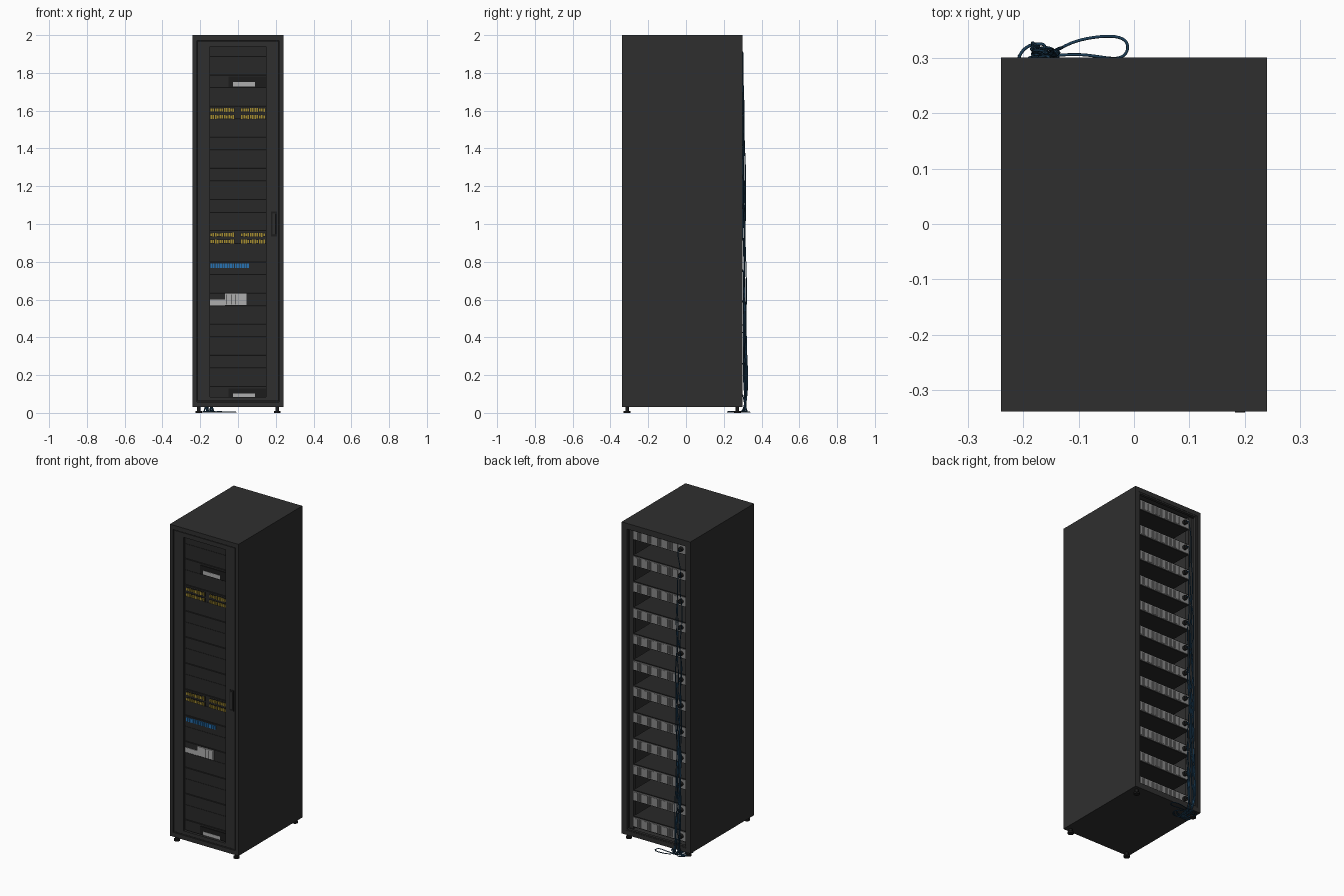
import bpy, bmesh, math, random
from mathutils import Vector, Matrix

if "Cube" in bpy.data.objects:
    bpy.data.objects.remove(bpy.data.objects["Cube"])

random.seed(4)


def material(name, r, g, b):
    m = bpy.data.materials.new(name)
    m.diffuse_color = (r, g, b, 1)
    m.use_nodes = True
    m.node_tree.nodes["Principled BSDF"].inputs["Base Color"].default_value = m.diffuse_color
    return m


BODY = material("charcoal", 0.028, 0.028, 0.028)
BLACK = material("black", 0.012, 0.012, 0.012)
GEAR = material("dark_gear", 0.022, 0.022, 0.022)
GREY = material("vent_grey", 0.25, 0.25, 0.25)
SILVER = material("silver", 0.42, 0.42, 0.42)
YELLOW = material("yellow_plug", 0.38, 0.27, 0.03)
BLUE = material("blue_plug", 0.02, 0.17, 0.45)
CABLE = material("cable_blue", 0.012, 0.05, 0.1)


def finish(bm, name, mat):
    me = bpy.data.meshes.new(name)
    bm.to_mesh(me)
    bm.free()
    me.materials.append(mat)
    ob = bpy.data.objects.new(name, me)
    bpy.context.collection.objects.link(ob)
    return ob


def boxes(name, mat, items, bevel=0):
    """One object made of boxes (x0, x1, y0, y1, z0, z1)."""
    bm = bmesh.new()
    for x0, x1, y0, y1, z0, z1 in items:
        m = Matrix.Translation(((x0 + x1) / 2, (y0 + y1) / 2, (z0 + z1) / 2))
        m = m @ Matrix.Diagonal((x1 - x0, y1 - y0, z1 - z0, 1))
        bmesh.ops.create_cube(bm, size=1, matrix=m)
    ob = finish(bm, name, mat)
    if bevel:
        b = ob.modifiers.new("bevel", 'BEVEL')
        b.width, b.segments = bevel, 2
    return ob


def cylinders(name, mat, items, sides=16):
    """One object made of cylinders (centre, radius, length, axis)."""
    bm = bmesh.new()
    for c, r, h, axis in items:
        m = Matrix.Translation(c)
        if axis == 'Y':
            m = m @ Matrix.Rotation(math.pi / 2, 4, 'X')
        bmesh.ops.create_cone(bm, cap_ends=True, segments=sides, radius1=r,
                              radius2=r, depth=h, matrix=m)
    return finish(bm, name, mat)


def ring(x, z0, z1, ox, oz0, oz1, y0, y1):
    """Four boxes forming a rectangular frame around an opening."""
    return [(-x, -ox, y0, y1, z0, z1), (ox, x, y0, y1, z0, z1),
            (-ox, ox, y0, y1, z0, oz0), (-ox, ox, y0, y1, oz1, z1)]


# Cabinet shell: side walls, roof and floor as one tube
boxes("cabinet_shell", BODY, ring(0.24, 0.03, 2.0, 0.218, 0.058, 1.972, -0.338, 0.30))
boxes("rear_frame", BODY, ring(0.218, 0.058, 1.972, 0.205, 0.066, 1.963, 0.28, 0.298))

# Front door with a long window, hinge strip and handle
boxes("front_door", BODY, ring(0.2145, 0.062, 1.968, 0.147, 0.085, 1.94, -0.335, -0.318))
boxes("door_stop", BLACK, ring(0.218, 0.058, 1.972, 0.19, 0.075, 1.955, -0.318, -0.312))
boxes("handle_plate", BLACK, [(0.176, 0.206, -0.337, -0.334, 0.935, 1.065)])
boxes("handle_grip", BODY, [(0.182, 0.2, -0.34, -0.336, 0.945, 1.055)], 0.0015)

# Feet
feet = []
for sx in (-0.208, 0.208):
    for y in (-0.312, 0.272):
        feet += [((sx, y, 0.005), 0.018, 0.01, 'Z'), ((sx, y, 0.02), 0.009, 0.024, 'Z')]
cylinders("feet", BLACK, feet)

# Twelve rack units, with blank plates closing the gaps in front
PITCH, HEIGHT = 0.165, 0.068
tops = [1.955 - PITCH * i for i in range(12)]
boxes("rack_units", GEAR, [(-0.185, 0.185, -0.303, 0.26, t - HEIGHT, t) for t in tops])
boxes("blank_plates", GEAR, [(-0.185, 0.185, -0.3, -0.296, t - PITCH + 0.003, t - HEIGHT - 0.003)
                             for t in tops[:-1]])
boxes("gap_backing", BLACK, [(-0.218, 0.218, -0.294, -0.291, 0.058, 1.972)])
boxes("front_rails", SILVER, [(s * 0.165 - 0.005, s * 0.165 + 0.005, -0.306, -0.303, 0.07, 1.95)
                              for s in (-1, 1)])
boxes("rack_posts", BODY, [(s * 0.2 - 0.014, s * 0.2 + 0.014, y, y + 0.025, 0.058, 1.972)
                           for s in (-1, 1) for y in (-0.31, 0.235)])

# Rear vent panels with fine vertical fins
boxes("rear_panels", GREY, [(-0.182, 0.182, 0.26, 0.263, t - 0.064, t - 0.006) for t in tops])
boxes("rear_fins", GREY, [(-0.128 + 0.01 * k, -0.124 + 0.01 * k, 0.263, 0.2655, t - 0.06, t - 0.011)
                          for t in tops for k in range(31)])

# Power sockets at the rear
cylinders("power_plugs", BLACK, [((-0.152, 0.271, t - 0.035), 0.014, 0.018, 'Y') for t in tops])

# Drive units with silver fronts
drive, silver = [], []
for i in (1, 11):
    t = tops[i]
    drive.append((-0.05, 0.16, -0.308, -0.303, t - 0.066, t - 0.01))
    silver.append((-0.027, 0.09, -0.31, -0.308, t - 0.063, t - 0.038))
t = tops[8]
silver += [(-0.165, -0.07, -0.306, -0.303, t - 0.066, t - 0.035),
           (-0.07, 0.045, -0.31, -0.303, t - 0.064, t - 0.004)]
boxes("drive_bezels", BLACK, drive)
boxes("silver_fronts", SILVER, silver)
boxes("silver_front_slots", BLACK, [(-0.06 + 0.024 * k, -0.058 + 0.024 * k, -0.3105, -0.3098,
                                     t - 0.06, t - 0.008) for k in range(5)])

# Network units: rows of yellow plugs and one row of blue plugs
ports, plugs = [], []
for i in (2, 6):
    for dz in (0.022, 0.058):
        for start in (-0.146, 0.016):
            z = tops[i] - dz
            ports.append((start - 0.002, start + 0.13, -0.305, -0.303, z - 0.013, z + 0.013))
            for k in range(11):
                x = start + 0.0118 * k
                h = random.uniform(0.007, 0.011)
                plugs.append((x, x + 0.008, -0.309, -0.304, z - h, z + h))
boxes("port_strips", BLACK, ports)
boxes("yellow_plugs", YELLOW, plugs)
z = tops[7] - 0.02
boxes("blue_plugs", BLUE, [(-0.146 + 0.0129 * k, -0.136 + 0.0129 * k, -0.309, -0.303,
                            z - 0.012, z + 0.012) for k in range(16)])


# Loose power cables hanging down the back and curling on the floor
def cable(name, pts, radius=0.0028):
    cu = bpy.data.curves.new(name, 'CURVE')
    cu.dimensions = '3D'
    cu.bevel_depth, cu.bevel_resolution, cu.resolution_u = radius, 1, 5
    sp = cu.splines.new('NURBS')
    sp.points.add(len(pts) - 1)
    for p, q in zip(sp.points, pts):
        p.co = (*q, 1)
    sp.use_endpoint_u, sp.order_u = True, 4
    cu.materials.append(CABLE)
    ob = bpy.data.objects.new(name, cu)
    bpy.context.collection.objects.link(ob)
    bpy.ops.object.select_all(action='DESELECT')
    ob.select_set(True)
    bpy.context.view_layer.objects.active = ob
    bpy.ops.object.convert(target='MESH')


for i, t in enumerate(tops):
    z = t - 0.035
    lane = random.uniform(-0.19, -0.14)
    out = random.uniform(0.302, 0.312)
    pts = [(-0.152, 0.278, z), (-0.152, 0.302, z), (-0.155, out, z - 0.03)]
    h = z - 0.12
    while h > 0.1:
        sag = 0.016 * max(0, 1 - h / 0.9) * (i % 3 == 0)
        pts.append((lane + random.uniform(-0.014, 0.014), out + sag + random.uniform(-0.006, 0.006), h))
        h -= random.uniform(0.1, 0.17)
    pts.append((lane, 0.315, 0.035))
    # floor curl
    cx, cy = random.uniform(-0.185, -0.12), random.uniform(0.25, 0.295)
    a0, turn = random.uniform(0.8, 2), random.choice((-1, 1))
    for k in range(6):
        a = a0 + turn * k * 0.9
        pts.append((cx + 0.04 * math.cos(a), min(cy + 0.04 * math.sin(a), 0.334), 0.004 + 0.0015 * (k % 3)))
    cable("power_cable_%d" % (i + 1), pts)

# One wide floor loop
cable("floor_loop_cable", [(-0.15, 0.305, 0.3), (-0.145, 0.315, 0.06), (-0.14, 0.31, 0.006),
                           (-0.11, 0.332, 0.004), (-0.03, 0.343, 0.004), (-0.005, 0.325, 0.004),
                           (-0.02, 0.29, 0.004), (-0.09, 0.31, 0.004), (-0.17, 0.3, 0.004),
                           (-0.21, 0.305, 0.004), (-0.2, 0.22, 0.004)])
